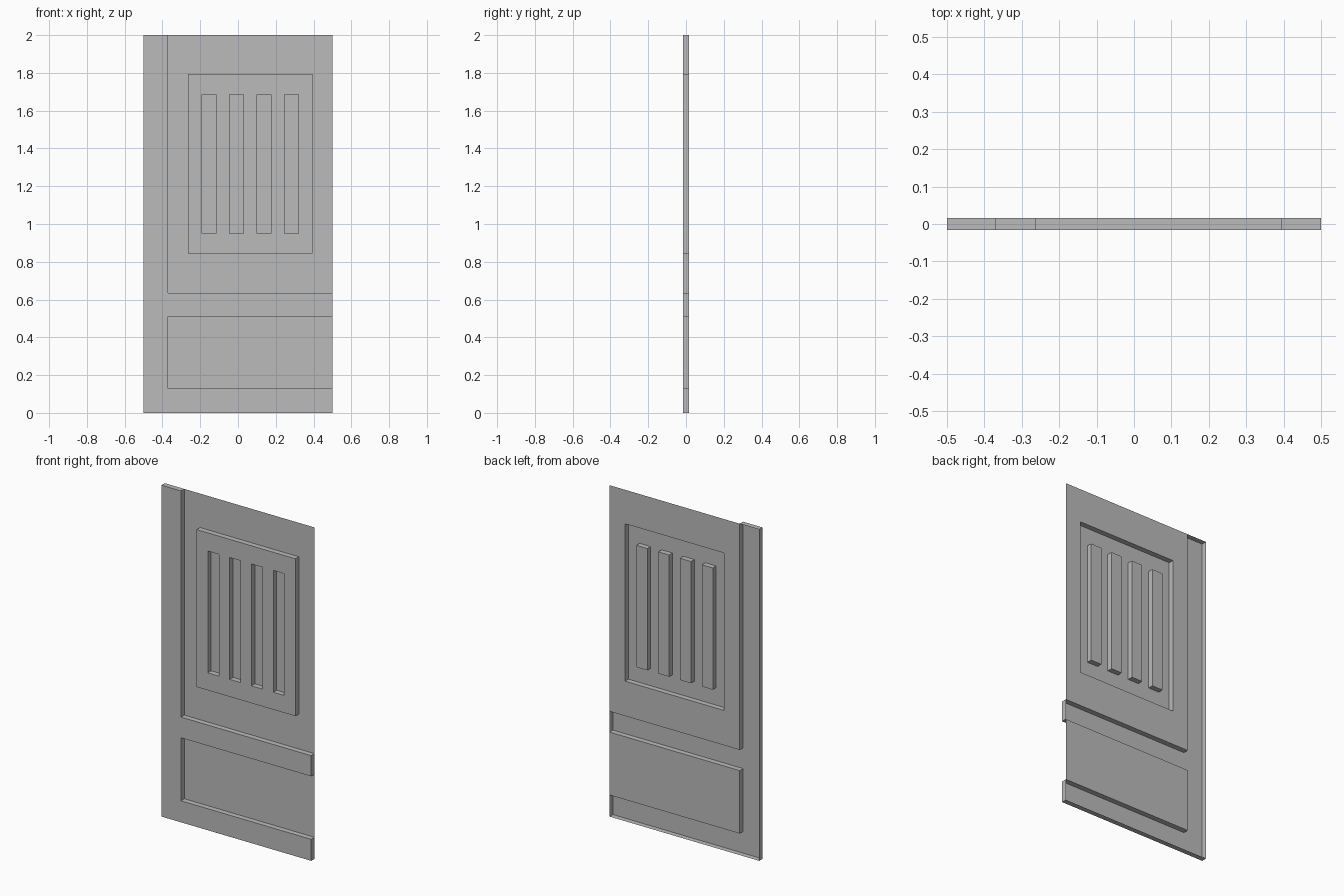
import bpy
import bmesh

cube = bpy.data.objects.get("Cube")
if cube:
    bpy.data.objects.remove(cube, do_unlink=True)

FRONT, BACK = -0.016, 0.016

grey = bpy.data.materials.new("plain_grey")
grey.use_nodes = True
colour = (0.5, 0.5, 0.5, 1)
grey.diffuse_color = colour
grey.node_tree.nodes["Principled BSDF"].inputs["Base Color"].default_value = colour


def flat(x0, x1, z0, z1, y):
    """Upright sheet facing the front."""
    return [(x0, y, z0), (x1, y, z0), (x1, y, z1), (x0, y, z1)]


def side(x, z0, z1, facing):
    """Return wall across the sheet depth, facing +x or -x."""
    quad = [(x, FRONT, z0), (x, BACK, z0), (x, BACK, z1), (x, FRONT, z1)]
    return quad if facing > 0 else quad[::-1]


def ledge(z, x0, x1, facing):
    """Horizontal wall across the sheet depth, facing up or down."""
    quad = [(x0, FRONT, z), (x1, FRONT, z), (x1, BACK, z), (x0, BACK, z)]
    return quad if facing > 0 else quad[::-1]


def ring(outer, inner, y):
    """Flat sheet with a rectangular opening."""
    a, b, c, d = outer
    e, f, g, h = inner
    out = [(a, y, c), (b, y, c), (b, y, d), (a, y, d)]
    hole = [(e, y, g), (f, y, g), (f, y, h), (e, y, h)]
    return [[out[i], out[(i + 1) % 4], hole[(i + 1) % 4], hole[i]] for i in range(4)]


def part(name, quads):
    bm = bmesh.new()
    for quad in quads:
        bm.faces.new([bm.verts.new(p) for p in quad])
    bmesh.ops.remove_doubles(bm, verts=bm.verts, dist=0.0001)
    mesh = bpy.data.meshes.new(name)
    bm.to_mesh(mesh)
    bm.free()
    mesh.materials.append(grey)
    obj = bpy.data.objects.new(name, mesh)
    bpy.context.collection.objects.link(obj)
    return obj


# Main levels of the pressed sheet
L, R, TOP = -0.5, 0.5, 2.0
STILE = -0.37
UPPER = (STILE, R, 0.635, TOP)
LOWER = (STILE, R, 0.13, 0.51)
BORDER = (-0.265, 0.395, 0.845, 1.795)
WINDOW = (-0.19, 0.32, 0.95, 1.685)

# Upright stile on one edge, open behind
part("stile", [flat(L, STILE, 0, TOP, FRONT), side(L, 0, TOP, -1),
               ledge(TOP, L, STILE, 1), ledge(0, L, STILE, -1),
               side(STILE, UPPER[2], TOP, 1), side(STILE, LOWER[2], LOWER[3], 1)])

# Cross rails with closed ends
part("middle_rail", [flat(STILE, R, LOWER[3], UPPER[2], FRONT),
                     ledge(UPPER[2], STILE, R, 1), ledge(LOWER[3], STILE, R, -1),
                     side(R, LOWER[3], UPPER[2], 1)])
part("bottom_rail", [flat(STILE, R, 0, LOWER[2], FRONT),
                     ledge(LOWER[2], STILE, R, 1), ledge(0, STILE, R, -1),
                     side(R, 0, LOWER[2], 1)])

# Recessed panels
part("lower_panel", [flat(*LOWER, BACK)])
part("upper_panel", ring(UPPER, BORDER, BACK))

# Raised border around the slatted opening
x0, x1, z0, z1 = BORDER
part("window_border", ring(BORDER, WINDOW, FRONT)
     + [side(x0, z0, z1, -1), side(x1, z0, z1, 1),
        ledge(z0, x0, x1, -1), ledge(z1, x0, x1, 1)])

# Corrugated slats: recessed and raised strips in turn
x0, x1, z0, z1 = WINDOW
count = 7
step = (x1 - x0) / count
quads = [side(x0, z0, z1, 1), side(x1, z0, z1, -1)]
for i in range(count):
    a, b = x0 + i * step, x0 + (i + 1) * step
    raised = i % 2 == 1
    quads.append(flat(a, b, z0, z1, FRONT if raised else BACK))
    if raised:
        quads += [side(a, z0, z1, -1), side(b, z0, z1, 1)]
    else:
        quads += [ledge(z0, a, b, 1), ledge(z1, a, b, -1)]
part("window_slats", quads)
